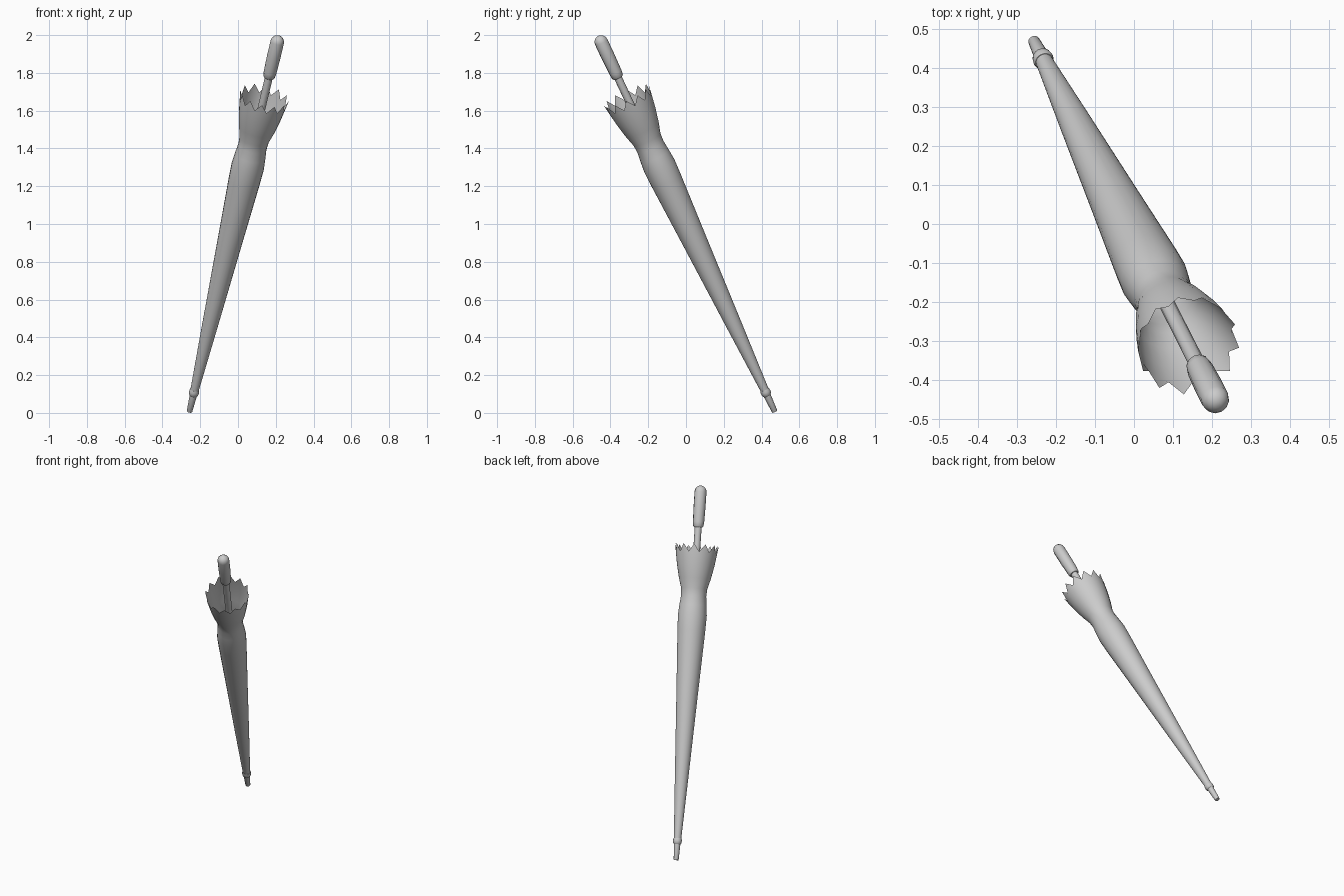
import bpy, bmesh, math
from mathutils import Vector, Matrix

if "Cube" in bpy.data.objects:
    bpy.data.objects.remove(bpy.data.objects["Cube"])

# Leaning frame: base of the tip and the centre of the rounded handle end
BASE = Vector((-0.257, 0.470, 0.0065))
END = Vector((0.208, -0.449, 1.964))
W = (END - BASE).normalized()
U = Vector((-W.y, W.x, 0)).normalized()
V = W.cross(U)
FRAME = Matrix.Translation(BASE) @ Matrix((U, V, W)).transposed().to_4x4()


def lathe(name, profile, sides, cap=True, rim=None):
    """Revolve (distance along axis, radius) pairs; rim = notch (t, r) for teeth."""
    bm = bmesh.new()
    rings = []
    for k, (t, r) in enumerate(profile):
        ring = []
        for i in range(sides):
            tt, rr = t, r
            if rim and k == len(profile) - 1 and i % 2:
                tt, rr = rim
            a = 2 * math.pi * i / sides
            ring.append(bm.verts.new(FRAME @ Vector((rr * math.cos(a), rr * math.sin(a), tt))))
        rings.append(ring)
    for lo, hi in zip(rings, rings[1:]):
        for i in range(sides):
            j = (i + 1) % sides
            bm.faces.new((lo[i], lo[j], hi[j], hi[i]))
    if cap:
        bm.faces.new(rings[0][::-1])
        bm.faces.new(rings[-1])
    mesh = bpy.data.meshes.new(name)
    bm.to_mesh(mesh)
    bm.free()
    obj = bpy.data.objects.new(name, mesh)
    bpy.context.collection.objects.link(obj)
    bpy.context.view_layer.objects.active = obj
    obj.select_set(True)
    bpy.ops.object.shade_smooth_by_angle(angle=math.radians(40))
    obj.select_set(False)
    return obj


# Metal tip and the collar above it
lathe("tip", [(0, 0.013), (0.004, 0.015), (0.11, 0.020)], 16)
lathe("collar", [(0.095, 0.019), (0.102, 0.025), (0.118, 0.027), (0.132, 0.024)], 16)

# Furled canopy: long cone, tied waist and flared, toothed rim
lathe("canopy",
      [(0.125, 0.022), (0.50, 0.041), (1.00, 0.065), (1.38, 0.084), (1.47, 0.087),
       (1.53, 0.082), (1.585, 0.076), (1.63, 0.079), (1.69, 0.096), (1.77, 0.113),
       (1.84, 0.124), (1.893, 0.132)],
      24, cap=False, rim=(1.847, 0.123))

# Shaft running through the canopy
lathe("shaft", [(0.11, 0.018), (2.02, 0.021)], 12)

# Rounded grip
r, top = 0.036, (END - BASE).length
dome = [(top + r * math.sin(math.radians(a)), r * math.cos(math.radians(a))) for a in (0, 25, 50, 75)]
lathe("handle", [(1.998, 0.026), (2.004, 0.031), (2.03, 0.034), (2.12, 0.036)] + dome, 12)
